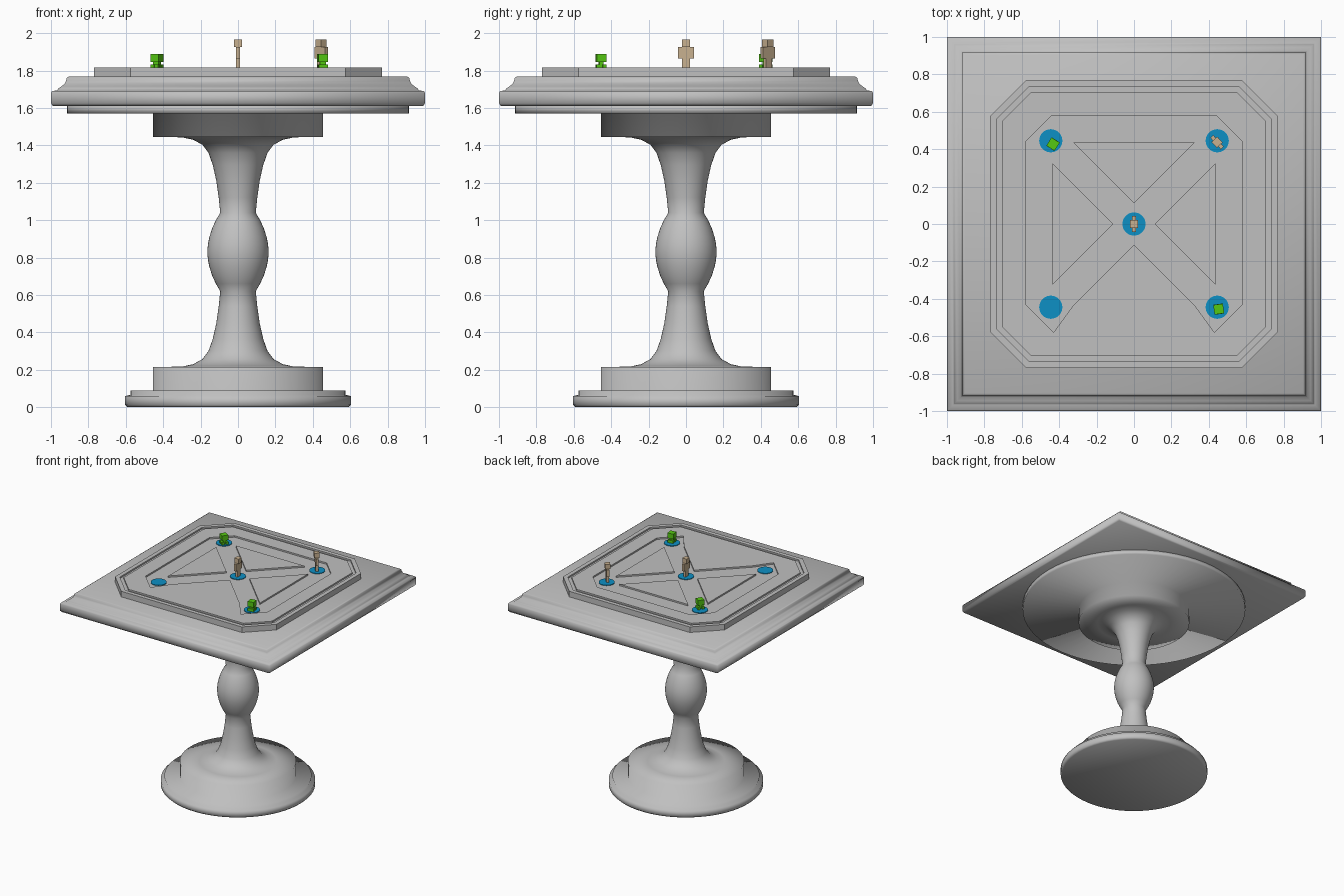
import bpy, bmesh, math
from mathutils import Matrix, Vector

if "Cube" in bpy.data.objects:
    bpy.data.objects.remove(bpy.data.objects["Cube"])


def material(name, rgb):
    m = bpy.data.materials.new(name)
    m.diffuse_color = (*rgb, 1)
    m.use_nodes = True
    m.node_tree.nodes["Principled BSDF"].inputs["Base Color"].default_value = m.diffuse_color
    return m


STONE = material("grey_stone", (0.53, 0.53, 0.53))
BLUE = material("blue_spot", (0.004, 0.28, 0.56))
GREEN = material("bright_green", (0.09, 0.58, 0.006))
TAN = material("tan", (0.58, 0.44, 0.28))


def finish(bm, name, mat, smooth=False):
    bmesh.ops.recalc_face_normals(bm, faces=bm.faces)
    me = bpy.data.meshes.new(name)
    bm.to_mesh(me)
    bm.free()
    me.materials.append(mat)
    for p in me.polygons:
        p.use_smooth = smooth
    ob = bpy.data.objects.new(name, me)
    bpy.context.collection.objects.link(ob)
    return ob


def loft(name, rings, mat, smooth=False):
    """Stack of closed loops joined by quads and capped at both ends."""
    bm = bmesh.new()
    loops = [[bm.verts.new(p) for p in ring] for ring in rings]
    n = len(loops[0])
    for a, b in zip(loops, loops[1:]):
        for i in range(n):
            j = (i + 1) % n
            bm.faces.new((a[i], a[j], b[j], b[i]))
    bm.faces.new(loops[0])
    bm.faces.new(loops[-1])
    return finish(bm, name, mat, smooth)


def circle(r, z, n=64, cx=0, cy=0):
    return [(cx + r * math.cos(math.tau * i / n), cy + r * math.sin(math.tau * i / n), z)
            for i in range(n)]


def square(h, z):
    return [(-h, -h, z), (h, -h, z), (h, h, z), (-h, h, z)]


def octagon(h, f):
    """Chamfered square: half width h, straight sides reach to f."""
    return [(f, -h), (h, -f), (h, f), (f, h), (-f, h), (-h, f), (-h, -f), (-f, -h)]


# Turned pedestal: foot, lower flare and bulge, mirrored about mid height
foot = [(0.59, 0), (0.603, 0.012), (0.603, 0.06), (0.575, 0.066), (0.575, 0.09),
        (0.455, 0.09), (0.455, 0.215)]
half = [(0.30, 0.217), (0.24, 0.23), (0.19, 0.257), (0.158, 0.30), (0.135, 0.365),
        (0.116, 0.45), (0.103, 0.54), (0.095, 0.62), (0.118, 0.66), (0.137, 0.70),
        (0.153, 0.75), (0.161, 0.79)]
upper = [(r, 1.66 - z) for r, z in reversed(half)]
crown = [(0.455, 1.445), (0.455, 1.57), (0.915, 1.57), (0.915, 1.612)]
profile = foot + half + [(0.164, 0.83)] + upper + crown
loft("pedestal", [circle(r, z) for r, z in profile], STONE, True)

# Square table top with moulded edge
edge = [(0.99, 1.611), (1.0, 1.625), (1.0, 1.68), (0.993, 1.691), (0.966, 1.693),
        (0.962, 1.703), (0.945, 1.715), (0.926, 1.73), (0.919, 1.745), (0.917, 1.76),
        (0.905, 1.768)]
loft("table_top", [square(h, z) for h, z in edge], STONE, True)

# Game board slab, its top is the floor of the grooves and paths
FLOOR, TOP = 1.803, 1.816
loft("board_base", [[(x, y, z) for x, y in octagon(0.77, 0.575)] for z in (1.76, FLOOR)], STONE)

# Raised board surface: rim, border and islands (nested outlines leave the paths open)
side = [(0.325, -0.435), (0.43, -0.58), (0.58, -0.43), (0.58, 0.44), (0.44, 0.58)]
path = [(0, -0.11)] + side + [(-x, y) for x, y in reversed(side)]
triangle = [(-0.327, 0.437), (0.327, 0.437), (0, 0.11)]
islands = []
for a in (0, 90, -90):
    rot = Matrix.Rotation(math.radians(a), 2)
    islands.append([tuple(rot @ Vector(p)) for p in triangle])
cu = bpy.data.curves.new("board_outlines", 'CURVE')
cu.dimensions = '2D'
cu.fill_mode = 'BOTH'
cu.extrude = (TOP - FLOOR) / 2
for pts in [octagon(0.77, 0.575), octagon(0.735, 0.56), octagon(0.707, 0.548), path] + islands:
    sp = cu.splines.new('POLY')
    sp.points.add(len(pts) - 1)
    for p, (x, y) in zip(sp.points, pts):
        p.co = (x, y, 0, 1)
    sp.use_cyclic_u = True
tmp = bpy.data.objects.new("board_outlines", cu)
bpy.context.collection.objects.link(tmp)
bpy.context.view_layer.update()
mesh = bpy.data.meshes.new_from_object(tmp.evaluated_get(bpy.context.evaluated_depsgraph_get()))
bpy.data.objects.remove(tmp)
bm = bmesh.new()
bm.from_mesh(mesh)
bmesh.ops.remove_doubles(bm, verts=bm.verts, dist=1e-5)
bmesh.ops.translate(bm, verts=bm.verts, vec=(0, 0, (TOP + FLOOR) / 2))
surface = finish(bm, "board_surface", STONE)
for p in surface.data.polygons:
    p.material_index = 0

# Blue spots at the five path nodes
N = 0.445
SPOT = FLOOR + 0.005
for i, (x, y) in enumerate([(0, 0), (-N, -N), (N, -N), (N, N), (-N, N)]):
    loft(f"spot_{i + 1}", [circle(0.062, z, 32, x, y) for z in (FLOOR - 0.001, SPOT)], BLUE)


# Blocky game pieces: each block is (centre, size)
def piece(name, blocks, x, y, turn, mat):
    bm = bmesh.new()
    for c, s in blocks:
        m = Matrix.Translation(c) @ Matrix.Diagonal((*s, 1))
        bmesh.ops.create_cube(bm, size=1, matrix=m)
    bm.transform(Matrix.Translation((x, y, SPOT)) @ Matrix.Rotation(math.radians(turn), 4, 'Z'))
    return finish(bm, name, mat)


# Tall piece: head, torso, two arms, two legs
tall = [((0, 0, 0.137), (0.042, 0.042, 0.040)), ((0, 0, 0.087), (0.042, 0.021, 0.06))]
for s in (-1, 1):
    tall.append(((s * 0.0315, 0, 0.087), (0.021, 0.021, 0.06)))
    tall.append(((s * 0.0105, 0, 0.0285), (0.0205, 0.021, 0.057)))

# Short piece: head, narrow body, four feet
short = [((0, 0, 0.059), (0.052, 0.052, 0.044)), ((0, 0, 0.025), (0.034, 0.022, 0.032))]
for sx in (-1, 1):
    for sy in (-1, 1):
        short.append(((sx * 0.0125, sy * 0.017, 0.0115), (0.024, 0.02, 0.023)))

piece("tall_piece_centre", tall, 0, 0, 90, TAN)
piece("tall_piece_corner", tall, 0.444, 0.437, -48, TAN)
piece("short_piece_back", short, -0.433, 0.427, -33, GREEN)
piece("short_piece_front", short, 0.453, -0.455, 8, GREEN)
